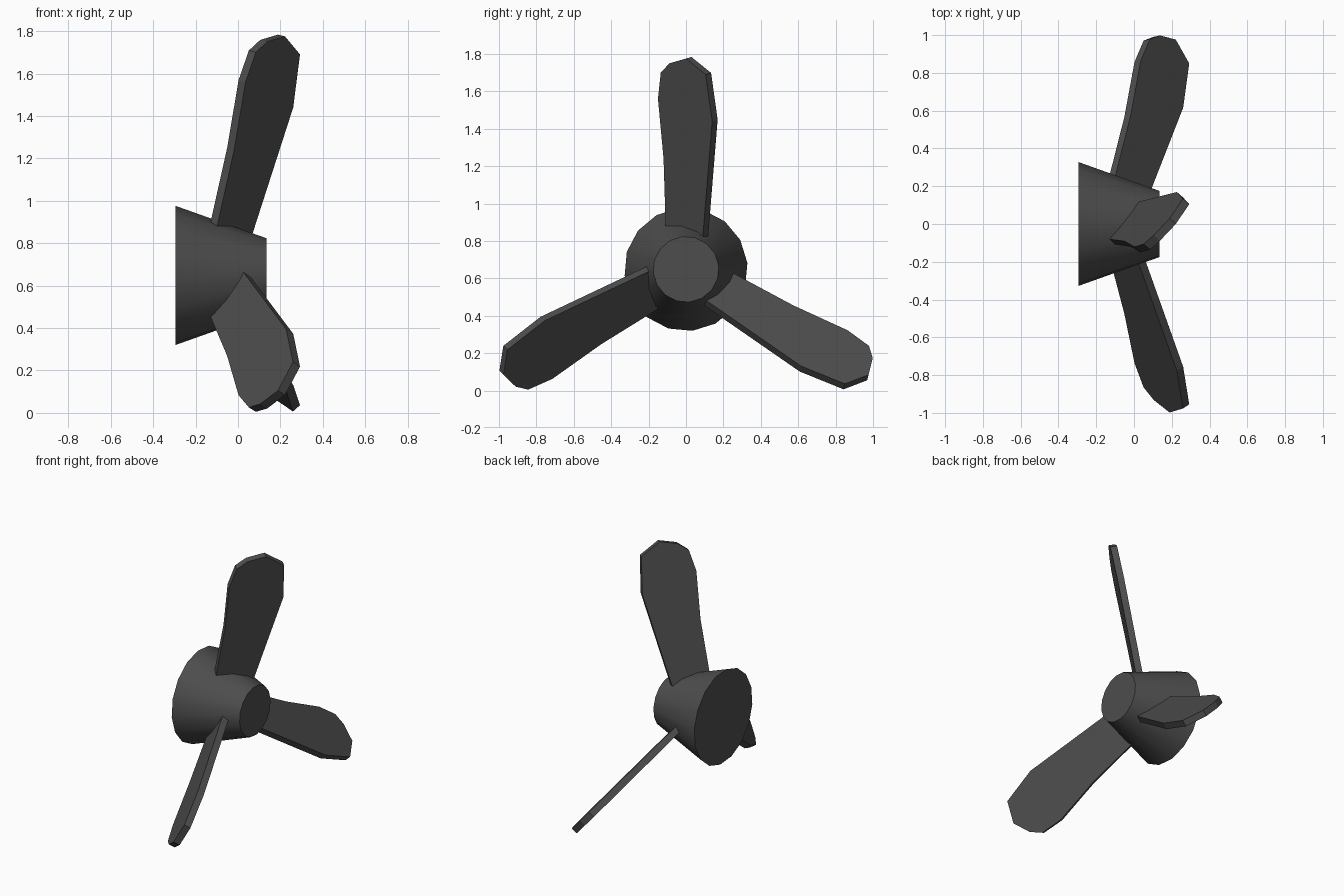
import bpy, bmesh, math
from mathutils import Matrix, Vector

if "Cube" in bpy.data.objects:
    bpy.data.objects.remove(bpy.data.objects["Cube"], do_unlink=True)

AXIS_Z = 0.648          # height of the shaft axis
THICK = 0.045

grey = bpy.data.materials.new("dark_grey")
grey.use_nodes = True
colour = (0.075, 0.075, 0.075, 1)
grey.diffuse_color = colour
grey.node_tree.nodes["Principled BSDF"].inputs["Base Color"].default_value = colour


def add_object(name, bm):
    bmesh.ops.recalc_face_normals(bm, faces=bm.faces)
    mesh = bpy.data.meshes.new(name)
    bm.to_mesh(mesh)
    bm.free()
    mesh.materials.append(grey)
    obj = bpy.data.objects.new(name, mesh)
    bpy.context.collection.objects.link(obj)
    return obj


# Tapered hub, wide end at the back
bm = bmesh.new()
bmesh.ops.create_cone(bm, cap_ends=True, segments=16, radius1=0.33, radius2=0.176, depth=0.43)
place = (Matrix.Translation((-0.08, 0, AXIS_Z))
         @ Matrix.Rotation(math.radians(6), 4, "X")
         @ Matrix.Rotation(math.radians(90), 4, "Y"))
bmesh.ops.transform(bm, matrix=place, verts=bm.verts)
hub = add_object("hub", bm)
bpy.context.view_layer.objects.active = hub
hub.select_set(True)
bpy.ops.object.shade_smooth_by_angle(angle=math.radians(35))

# Blade outline (y, z), laid on a pitched and raked plane
outline = [(-0.105, 0.76), (-0.12, 1.24), (-0.15, 1.56), (-0.135, 1.70), (-0.088, 1.75),
           (0.0, 1.775), (0.105, 1.69), (0.14, 1.44), (0.083, 0.74)]
PITCH, RAKE, OFFSET = 0.878, 0.251, -0.224
normal = Vector((1, -PITCH, -RAKE)).normalized()


def blade(name, angle):
    bm = bmesh.new()
    front = bm.faces.new([bm.verts.new((PITCH * y + RAKE * z + OFFSET, y, z)) for y, z in outline])
    back = bmesh.ops.extrude_face_region(bm, geom=[front], use_keep_orig=True)
    verts = [g for g in back["geom"] if isinstance(g, bmesh.types.BMVert)]
    bmesh.ops.translate(bm, verts=verts, vec=-normal * THICK)
    bmesh.ops.rotate(bm, verts=bm.verts, cent=(0, 0, AXIS_Z),
                     matrix=Matrix.Rotation(math.radians(angle), 3, "X"))
    return add_object(name, bm)


for name, angle in (("top_blade", 0), ("right_blade", 120), ("left_blade", 240)):
    blade(name, angle)
